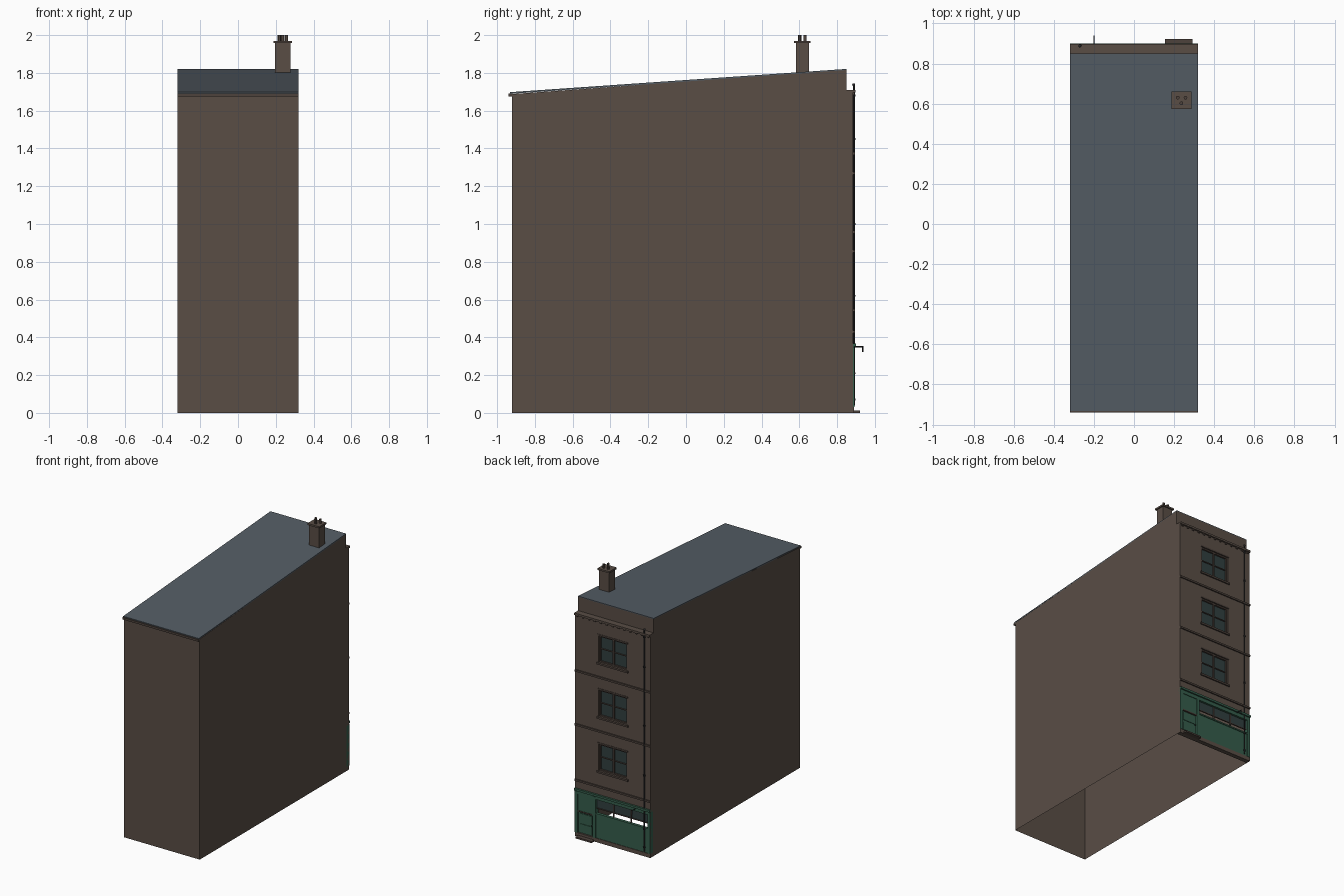
import bpy, bmesh, math
from mathutils import Vector

if "Cube" in bpy.data.objects:
    bpy.data.objects.remove(bpy.data.objects["Cube"])


def mat(name, r, g, b):
    m = bpy.data.materials.new(name)
    m.diffuse_color = (r, g, b, 1)
    m.use_nodes = True
    m.node_tree.nodes["Principled BSDF"].inputs["Base Color"].default_value = m.diffuse_color
    return m


BRICK = mat("brown_render", 0.10, 0.075, 0.06)
TRIM = mat("dark_trim", 0.075, 0.055, 0.045)
SLATE = mat("slate", 0.09, 0.11, 0.13)
GREEN = mat("shop_green", 0.035, 0.11, 0.07)
GLASS = mat("glass", 0.03, 0.05, 0.05)
IRON = mat("iron", 0.02, 0.02, 0.022)


def mesh_obj(name, bm, m):
    bmesh.ops.recalc_face_normals(bm, faces=bm.faces)
    me = bpy.data.meshes.new(name)
    bm.to_mesh(me)
    bm.free()
    me.materials.append(m)
    ob = bpy.data.objects.new(name, me)
    bpy.context.collection.objects.link(ob)
    return ob


def boxes(name, m, *ranges):
    """One object from boxes given as x0, x1, y0, y1, z0, z1."""
    bm = bmesh.new()
    for x0, x1, y0, y1, z0, z1 in ranges:
        vs = bmesh.ops.create_cube(bm, size=1)["verts"]
        for v in vs:
            v.co = Vector((x0 if v.co.x < 0 else x1,
                           y0 if v.co.y < 0 else y1,
                           z0 if v.co.z < 0 else z1))
    return mesh_obj(name, bm, m)


def rod(name, m, a, b, r, n=10):
    a, b = Vector(a), Vector(b)
    bpy.ops.mesh.primitive_cylinder_add(vertices=n, radius=r, depth=(b - a).length,
                                        location=(a + b) / 2)
    ob = bpy.context.object
    ob.rotation_euler = (b - a).to_track_quat('Z', 'Y').to_euler()
    ob.name = name
    ob.data.materials.append(m)
    bpy.ops.object.shade_smooth_by_angle()
    return ob


W = 0.32          # half width
F = 0.885         # street facade plane
B = 0.855         # inner side of the facade
STOREYS = [0.55, 0.965, 1.38]

# open-bottomed shell: side walls, garden wall and the wall up to the roof ridge
bm = bmesh.new()
prof = [(F, 0), (F, 1.70), (0.85, 1.70), (0.85, 1.815), (-0.92, 1.688), (-0.92, 0)]
rows = [[bm.verts.new((x, y, z)) for y, z in prof] for x in (-W, W)]
for r in rows:
    bm.faces.new(r)
for i in range(1, 5):
    bm.faces.new((rows[0][i], rows[0][i + 1], rows[1][i + 1], rows[1][i]))
mesh_obj("building_shell", bm, BRICK)

# sloping slate roof
bm = bmesh.new()
prof = [(0.85, 1.812), (0.85, 1.821), (-0.932, 1.698), (-0.932, 1.689)]
f = bm.faces.new([bm.verts.new((-W, y, z)) for y, z in prof])
ext = bmesh.ops.extrude_face_region(bm, geom=[f])["geom"]
bmesh.ops.translate(bm, vec=(2 * W, 0, 0),
                    verts=[v for v in ext if isinstance(v, bmesh.types.BMVert)])
mesh_obj("slate_roof", bm, SLATE)
boxes("eaves_gutter", TRIM, (-W, W, -0.94, -0.918, 1.676, 1.692))

# street facade above the shop: piers and spandrels around three windows
hw, hh = 0.12, 0.205
walls = [(-W, -hw, B, F, 0.36, 1.70), (hw, W, B, F, 0.36, 1.70)]
edges = [0.36] + [e for s in STOREYS for e in (s, s + hh)] + [1.70]
walls += [(-hw, hw, B, F, edges[i], edges[i + 1]) for i in range(0, len(edges), 2)]
boxes("street_facade", BRICK, *walls)

# windows with frames, glazing bars and sills
for k, s in enumerate(STOREYS):
    t, y0, y1 = s + hh, 0.864, 0.878
    mid = s + hh / 2
    boxes(f"window_glass_{k}", GLASS, (-hw, hw, 0.858, 0.866, s, t))
    boxes(f"window_frame_{k}", TRIM,
          (-hw, -hw + 0.01, y0, y1, s, t), (hw - 0.01, hw, y0, y1, s, t),
          (-hw, hw, y0, y1, s, s + 0.01), (-hw, hw, y0, y1, t - 0.01, t),
          (-0.006, 0.006, y0, y1, s, t), (-hw, hw, y0, 0.874, mid - 0.003, mid + 0.003))
    boxes(f"window_sill_{k}", TRIM, (-hw - 0.012, hw + 0.012, B, 0.895, s - 0.014, s))
    boxes(f"window_lintel_{k}", TRIM, (-hw - 0.008, hw + 0.008, F, 0.888, t, t + 0.012))

# string courses, cornice and its dentils
for k, z in enumerate((0.43, 0.855, 1.268)):
    boxes(f"string_course_{k}", TRIM, (-W, W, F - 0.01, 0.894, z - 0.007, z + 0.007))
boxes("cornice", BRICK, (-W, W, 0.85, 0.897, 1.695, 1.71))
boxes("cornice_dentils", TRIM, *[(x - 0.007, x + 0.007, F, 0.893, 1.684, 1.695)
                                 for x in [-0.3 + 0.05 * i for i in range(13)]])

# shopfront: fascia, pilasters, stall riser and plinth
boxes("shop_fascia", GREEN, (-W, W, B, 0.889, 0.325, 0.36))
boxes("fascia_moulding", GREEN, (-W, W, B, 0.90, 0.352, 0.368))
boxes("shop_pilasters", GREEN, *[(x - 0.012, x + 0.012, B, 0.891, 0.03, 0.345)
                                 for x in (-0.308, 0.308, 0.155)])
boxes("stall_riser", GREEN, (-0.296, 0.145, 0.872, F, 0.03, 0.215))
boxes("shop_sill", GREEN, (-0.296, 0.145, 0.868, 0.891, 0.21, 0.22))
boxes("plinth", BRICK, (-W, W, B, 0.889, 0, 0.03))

# shop window, open along the bottom of the glass
boxes("shop_glass", GLASS, (-0.296, 0.145, 0.868, 0.873, 0.256, 0.328))
boxes("shop_glazing_bars", TRIM, (-0.296, 0.145, 0.868, 0.878, 0.252, 0.258),
      *[(x - 0.004, x + 0.004, 0.868, 0.88, 0.22, 0.328) for x in (-0.148, 0.0)])

# shop door with raised panels, over-panel, knob and step
boxes("shop_door", GREEN, (0.166, 0.297, 0.868, 0.876, 0.02, 0.193))
boxes("door_panels", GREEN, (0.18, 0.283, 0.876, 0.88, 0.04, 0.10),
      (0.18, 0.283, 0.876, 0.88, 0.12, 0.18))
boxes("door_over_panel", GREEN, (0.166, 0.297, 0.868, 0.884, 0.198, 0.33))
boxes("door_head", TRIM, (0.166, 0.297, 0.866, 0.888, 0.191, 0.2))
boxes("door_step", TRIM, (0.155, 0.292, F, 0.922, 0, 0.012))
bpy.ops.mesh.primitive_uv_sphere_add(segments=10, ring_count=6, radius=0.005,
                                     location=(0.18, 0.885, 0.11))
bpy.context.object.name = "door_knob"
bpy.context.object.data.materials.append(IRON)

# drainpipe with collars and a round top
rod("drainpipe", IRON, (-0.27, 0.89, 0.04), (-0.27, 0.89, 1.735), 0.005)
for k, z in enumerate((0.07, 0.21, 0.62, 1.0, 1.45, 1.68)):
    rod(f"pipe_collar_{k}", IRON, (-0.27, 0.89, z - 0.005), (-0.27, 0.89, z + 0.005), 0.008)
bpy.ops.mesh.primitive_uv_sphere_add(segments=12, ring_count=8, radius=0.008,
                                     location=(-0.27, 0.888, 1.737))
bpy.context.object.name = "pipe_cowl"
bpy.context.object.data.materials.append(IRON)

# hanging bracket over the shop
rod("bracket_arm", IRON, (-0.2, 0.885, 0.35), (-0.2, 0.94, 0.35), 0.003)
rod("bracket_drop", IRON, (-0.2, 0.936, 0.322), (-0.2, 0.936, 0.352), 0.003)

# chimney with cap and three pots
boxes("chimney_stack", BRICK, (0.196, 0.279, 0.582, 0.652, 1.795, 1.96))
boxes("chimney_cap", BRICK, (0.187, 0.287, 0.573, 0.66, 1.957, 1.97))
for k, (x, y) in enumerate(((0.218, 0.63), (0.257, 0.63), (0.236, 0.602))):
    rod(f"chimney_pot_{k}", TRIM, (x, y, 1.965), (x, y, 2.0), 0.009, 12)
